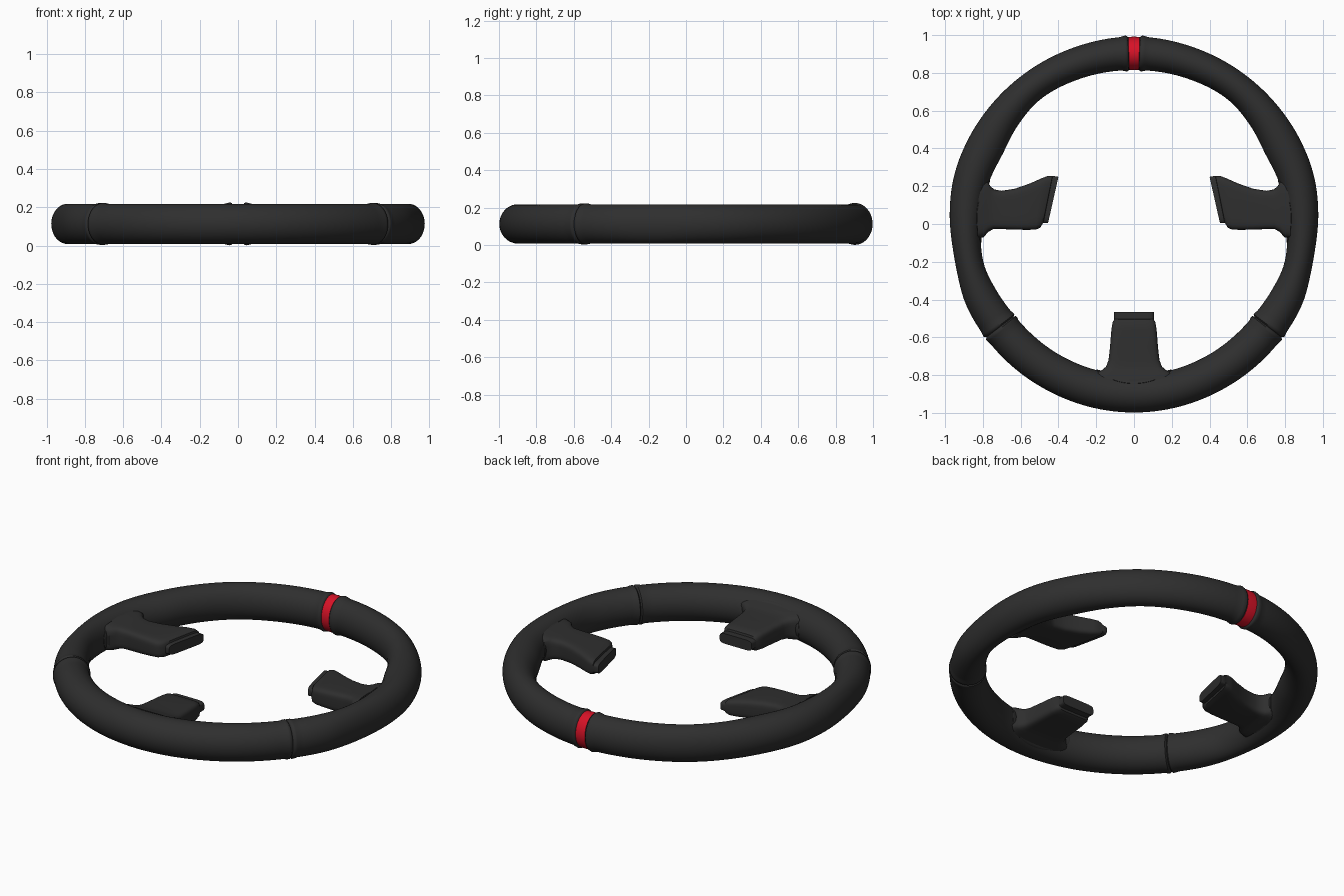
import bpy, bmesh, math

if "Cube" in bpy.data.objects:
    bpy.data.objects.remove(bpy.data.objects["Cube"])

CZ, RZ = 0.113, 0.105   # rim mid height and half height

def material(name, rgb):
    m = bpy.data.materials.new(name)
    m.diffuse_color = (*rgb, 1)
    m.use_nodes = True
    m.node_tree.nodes["Principled BSDF"].inputs["Base Color"].default_value = m.diffuse_color
    return m

DARK = material("dark grey leather", (0.028, 0.028, 0.028))
RED = material("red marker", (0.68, 0.006, 0.02))

# rim outline: degrees from the top, outer radius, inner radius
RIM = [(-20, .987, .82), (0, .992, .815), (20, .987, .82), (37, .985, .825), (50, .985, .806),
       (62, .986, .788), (75, .986, .80), (87, .977, .804), (98, .968, .818), (106, .972, .822),
       (115, .986, .81), (128, .99, .797), (150, .993, .797), (180, .998, .80), (200, .993, .797)]

def sample(deg, k):
    """Smooth cubic through column k of the rim table."""
    a = abs((deg + 180) % 360 - 180)
    i = next(i for i in range(1, len(RIM) - 2) if a <= RIM[i + 1][0])
    p = [RIM[i + j] for j in (-1, 0, 1, 2)]
    h = p[2][0] - p[1][0]
    m1 = (p[2][k] - p[0][k]) / (p[2][0] - p[0][0]) * h
    m2 = (p[3][k] - p[1][k]) / (p[3][0] - p[1][0]) * h
    t = (a - p[1][0]) / h
    return ((2*t**3 - 3*t*t + 1) * p[1][k] + (t**3 - 2*t*t + t) * m1
            + (3*t*t - 2*t**3) * p[2][k] + (t**3 - t*t) * m2)

def rim_point(deg, phi, off=0.0):
    """Point on the rim; phi = 0 faces the hub, 90 degrees faces up."""
    ro, ri = sample(deg, 1), sample(deg, 2)
    r = (ro + ri) / 2 - ((ro - ri) / 2 + off) * math.cos(phi)
    a = math.radians(deg)
    return (r * math.sin(a), r * math.cos(a), CZ + (RZ + off) * math.sin(phi))

def finish(name, bm, mats=(DARK,), angle=40):
    bmesh.ops.recalc_face_normals(bm, faces=bm.faces)
    me = bpy.data.meshes.new(name)
    bm.to_mesh(me)
    bm.free()
    ob = bpy.data.objects.new(name, me)
    bpy.context.collection.objects.link(ob)
    for m in mats:
        me.materials.append(m)
    bpy.ops.object.select_all(action='DESELECT')
    ob.select_set(True)
    bpy.context.view_layer.objects.active = ob
    bpy.ops.object.shade_smooth_by_angle(angle=math.radians(angle))
    return ob

def skin(bm, rings, closed):
    """Join consecutive closed rings of vertices with quads."""
    faces = []
    n = len(rings[0])
    for i in range(len(rings) if closed else len(rings) - 1):
        a, b = rings[i], rings[(i + 1) % len(rings)]
        for j in range(n):
            faces.append((i, bm.faces.new((a[j], a[(j + 1) % n], b[(j + 1) % n], b[j]))))
    return faces

# rim with stitched seams and a red marker band at the top
MARK = [(-4.6, 0), (-3.6, .004), (-2.7, .007), (-2.1, .004), (-1.85, -.005), (-1.75, -.001), (0, 0),
        (1.75, -.001), (1.85, -.005), (2.1, .004), (2.7, .007), (3.6, .004), (4.6, 0)]
SEAM = [(-2.4, 0), (-1.3, .004), (-.5, .005), (-.15, -.003), (0, -.006),
        (.15, -.003), (.5, .005), (1.3, .004), (2.4, 0)]
stations = []
for centre, shape in ((0, MARK), (127.5, SEAM), (232.5, SEAM)):
    stations += [(centre + d, o) for d, o in shape]
for k in range(180):
    d = k * 2
    if all(abs((d - c + 180) % 360 - 180) > w for c, w in ((0, 5), (127.5, 3), (232.5, 3))):
        stations.append((d, 0))
stations.sort()
bm = bmesh.new()
N = 40
rings = [[bm.verts.new(rim_point(d, 2 * math.pi * j / N, o)) for j in range(N)] for d, o in stations]
for i, f in skin(bm, rings, True):
    if abs(stations[i][0] + .01) < 1.8 and stations[(i + 1) % len(stations)][0] < 1.8:
        f.material_index = 1
finish("rim", bm, (DARK, RED), 60)

# oval sleeve patches where the spokes meet the rim
def patch(name, centre, half_deg, half_phi):
    bm = bmesh.new()
    M = 48
    mid = bm.verts.new(rim_point(centre, 0, .004))
    rings = []
    for s, off in ((.3, .004), (.6, .004), (.85, .004), (.96, .004), (1, .002), (1.01, -.006)):
        rings.append([bm.verts.new(rim_point(centre + half_deg * s * math.cos(2*math.pi*j/M),
                                             half_phi * s * math.sin(2*math.pi*j/M), off))
                      for j in range(M)])
    skin(bm, rings, False)
    for j in range(M):
        bm.faces.new((mid, rings[0][j], rings[0][(j + 1) % M]))
    finish(name, bm, angle=50)

patch("lower_sleeve", 180, 14.5, math.radians(57))
patch("right_sleeve", 85, 12, math.radians(50))
patch("left_sleeve", -85, 12, math.radians(50))

# spokes: lofts through rounded slabs given by two edge points and half thickness
def spoke(name, sections, sx=1):
    bm = bmesh.new()
    rings = []
    for (px, py), (qx, qy), t in sections:
        ring = []
        for j in range(32):
            a = 2 * math.pi * (j + .5) / 32
            c, s = math.cos(a), math.sin(a)
            u = math.copysign(abs(c) ** .3, c) / 2 + .5
            v = math.copysign(abs(s) ** .45, s) * t
            ring.append(bm.verts.new((sx * (px + (qx - px) * u), py + (qy - py) * u, CZ + v)))
        rings.append(ring)
    skin(bm, rings, False)
    bm.faces.new(rings[0])
    bm.faces.new(rings[-1])
    finish(name, bm, angle=40)

lower = [(.465, .105, .03), (.503, .105, .03), (.506, .105, .042), (.52, .113, .05), (.56, .12, .054),
         (.65, .127, .058), (.72, .135, .06), (.755, .148, .063), (.775, .172, .067),
         (.79, .2, .072), (.84, .2, .083)]
spoke("lower_spoke", [((-w, -d), (w, -d), t) for d, w, t in lower])

side = [((.40, .25), (.455, .005), .03), ((.43, .255), (.48, .005), .03),
        ((.432, .253), (.483, .002), .042), ((.455, .255), (.497, -.02), .049),
        ((.49, .242), (.52, -.03), .053), ((.55, .215), (.565, -.031), .056),
        ((.63, .187), (.63, -.03), .058), ((.70, .176), (.70, -.027), .06),
        ((.74, .183), (.745, -.027), .062), ((.76, .20), (.772, -.042), .066),
        ((.775, .225), (.795, -.07), .071), ((.82, .23), (.83, -.075), .08)]
for name, sx in (("right_spoke", 1), ("left_spoke", -1)):
    spoke(name, side, sx)
